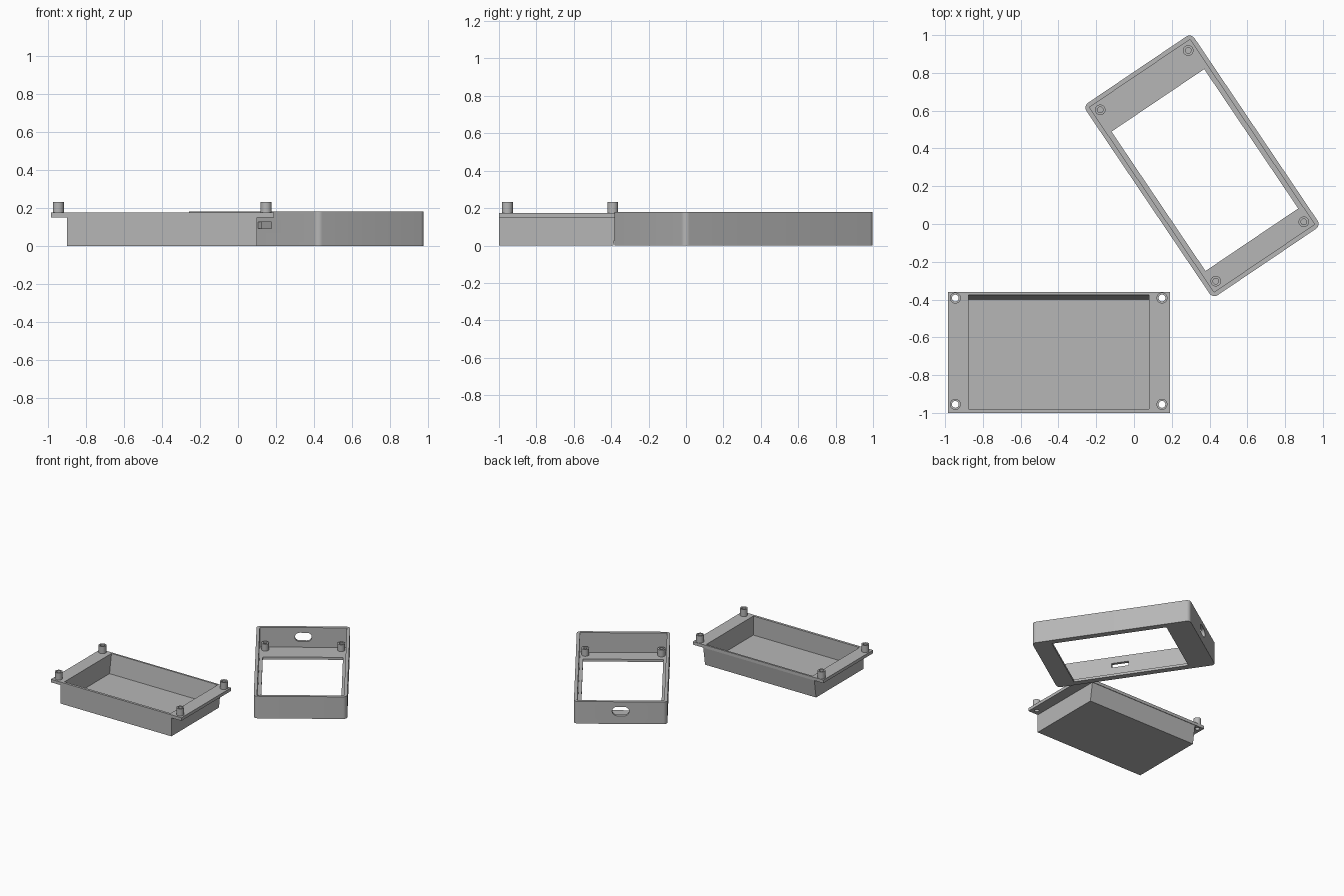
import bpy, bmesh, math
from mathutils import Matrix, Vector

if "Cube" in bpy.data.objects:
    bpy.data.objects.remove(bpy.data.objects["Cube"])

grey = bpy.data.materials.new("plain_grey")
grey.diffuse_color = (0.47, 0.47, 0.47, 1)
grey.use_nodes = True
grey.node_tree.nodes["Principled BSDF"].inputs["Base Color"].default_value = grey.diffuse_color


def prism(name, pts, vec):
    """Extrude a closed outline of 3D points along vec."""
    bm = bmesh.new()
    face = bm.faces.new([bm.verts.new(p) for p in pts])
    ext = bmesh.ops.extrude_face_region(bm, geom=[face])
    bmesh.ops.translate(bm, vec=vec, verts=[g for g in ext["geom"] if isinstance(g, bmesh.types.BMVert)])
    bmesh.ops.recalc_face_normals(bm, faces=bm.faces)
    me = bpy.data.meshes.new(name)
    bm.to_mesh(me)
    bm.free()
    me.materials.append(grey)
    ob = bpy.data.objects.new(name, me)
    bpy.context.collection.objects.link(ob)
    return ob


def box(name, x0, x1, y0, y1, z0, z1):
    return prism(name, [(x0, y0, z0), (x1, y0, z0), (x1, y1, z0), (x0, y1, z0)], (0, 0, z1 - z0))


def cyl(name, x, y, r, z0, z1, n=32):
    ring = [(x + r * math.cos(2 * math.pi * i / n), y + r * math.sin(2 * math.pi * i / n), z0) for i in range(n)]
    return prism(name, ring, (0, 0, z1 - z0))


def rounded(w, h, r, n=8):
    """Rounded rectangle outline centred on the origin."""
    out = []
    for k, (sx, sy) in enumerate([(1, 1), (-1, 1), (-1, -1), (1, -1)]):
        for i in range(n + 1):
            a = math.pi / 2 * (k + i / n)
            out.append((sx * (w / 2 - r) + r * math.cos(a), sy * (h / 2 - r) + r * math.sin(a)))
    return out


def combine(ob, other, op):
    """Apply a boolean and remove the second object."""
    mod = ob.modifiers.new("bool", 'BOOLEAN')
    mod.operation, mod.object, mod.solver = op, other, 'EXACT'
    bpy.context.view_layer.objects.active = ob
    bpy.ops.object.modifier_apply(modifier=mod.name)
    bpy.data.objects.remove(other)


def smooth(ob):
    bpy.ops.object.select_all(action='DESELECT')
    ob.select_set(True)
    bpy.context.view_layer.objects.active = ob
    bpy.ops.object.shade_smooth_by_angle(angle=math.radians(30))


# Back tray: body with a leaning rear wall, plus a mounting flange
tray = prism("back_tray", [(-0.9, -1, 0), (-0.9, -0.388, 0), (-0.9, -0.36, 0.175), (-0.9, -1, 0.175)], (1.0, 0, 0))
combine(tray, box("flange", -0.985, 0.19, -1, -0.36, 0.15, 0.175), 'UNION')
combine(tray, prism("cavity", [(-0.877, -0.98, 0.02), (-0.877, -0.40, 0.02),
                               (-0.877, -0.371, 0.2), (-0.877, -0.98, 0.2)], (0.957, 0, 0)), 'DIFFERENCE')

# Hollow pegs at the flange corners
pegs = [(x, y) for x in (-0.946, 0.148) for y in (-0.955, -0.392)]
for x, y in pegs:
    combine(tray, cyl("peg", x, y, 0.029, 0.16, 0.232), 'UNION')
for x, y in pegs:
    combine(tray, cyl("peg_hole", x, y, 0.018, 0.1, 0.3), 'DIFFERENCE')
smooth(tray)

# Front bezel: rounded shell, open on top, with a window in its plate
W, L, H = 0.69, 1.228, 0.18
bezel = prism("front_bezel", [(x, y, 0) for x, y in rounded(W, L, 0.032)], (0, 0, H))
combine(bezel, box("hollow", -W / 2 + 0.024, W / 2 - 0.024, -L / 2 + 0.024, L / 2 - 0.024, 0.02, 0.3), 'DIFFERENCE')
combine(bezel, box("window", -0.296, 0.296, -0.472, 0.418, -0.1, 0.1), 'DIFFERENCE')

# Slot in the long wall and rounded port in the short wall
combine(bezel, box("side_slot", -0.4, -0.305, -0.185, -0.055, 0.09, 0.126), 'DIFFERENCE')
combine(bezel, prism("end_port", [(x, 0.5, 0.102 + z) for x, z in rounded(0.125, 0.072, 0.0355)],
                     (0, 0.2, 0)), 'DIFFERENCE')

# Screw posts with blind holes
posts = [(sx * 0.281, sy * 0.547) for sx in (-1, 1) for sy in (-1, 1)]
for x, y in posts:
    combine(bezel, cyl("post", x, y, 0.028, 0.01, 0.075), 'UNION')
for x, y in posts:
    combine(bezel, cyl("post_hole", x, y, 0.015, 0.02, 0.2), 'DIFFERENCE')
bezel.data.transform(Matrix.Translation(Vector((0.36, 0.308, 0))) @ Matrix.Rotation(math.radians(34), 4, 'Z'))
smooth(bezel)
